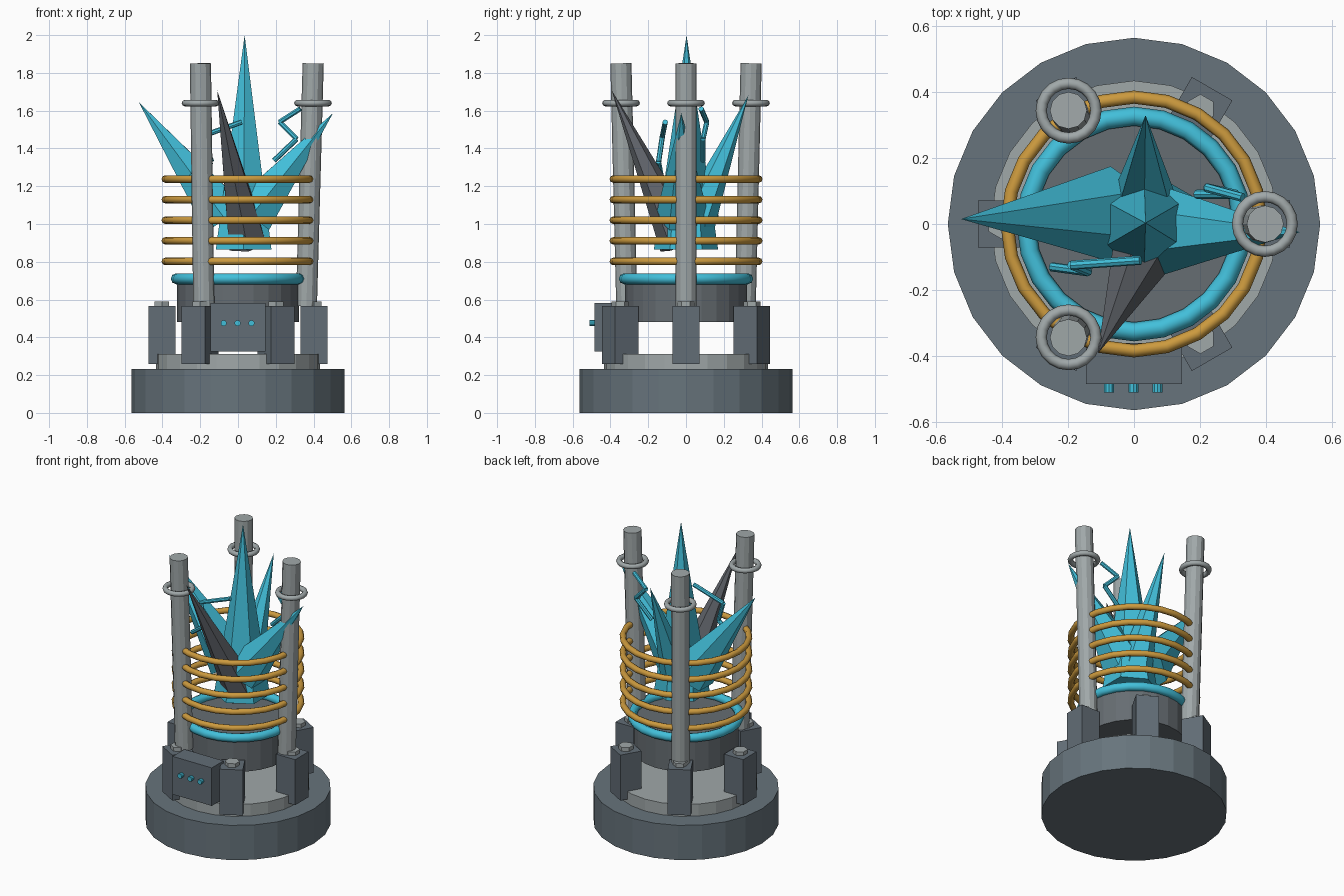
import bpy, bmesh, math
from mathutils import Vector, Matrix

if "Cube" in bpy.data.objects:
    bpy.data.objects.remove(bpy.data.objects["Cube"])


def srgb(h):
    c = [int(h[i:i + 2], 16) / 255 for i in (0, 2, 4)]
    return [v / 12.92 if v < 0.04045 else ((v + 0.055) / 1.055) ** 2.4 for v in c] + [1]


def material(name, h):
    m = bpy.data.materials.new(name)
    m.diffuse_color = srgb(h)
    m.use_nodes = True
    m.node_tree.nodes["Principled BSDF"].inputs["Base Color"].default_value = m.diffuse_color
    return m


SLATE = material("slate", "67747C")
BLOCK = material("block_slate", "626D76")
DRUM = material("drum_grey", "666D72")
STEEL = material("steel", "A0A8A9")
CYAN = material("cyan", "42BFDA")
COPPER = material("copper", "CC9A3E")
DULL = material("dull_crystal", "5E6268")


def finish(name, bm, mat):
    bmesh.ops.recalc_face_normals(bm, faces=bm.faces)
    me = bpy.data.meshes.new(name)
    bm.to_mesh(me)
    bm.free()
    me.materials.append(mat)
    ob = bpy.data.objects.new(name, me)
    bpy.context.collection.objects.link(ob)
    return ob


def add_cone(bm, a, b, r1, r2, sides):
    """Cone or cylinder from point a to point b."""
    a, b = Vector(a), Vector(b)
    d = b - a
    rot = Vector((0, 0, 1)).rotation_difference(d).to_matrix().to_4x4()
    bmesh.ops.create_cone(bm, cap_ends=True, segments=sides, radius1=r1, radius2=r2,
                          depth=d.length, matrix=Matrix.Translation((a + b) / 2) @ rot)


def cone(name, a, b, r1, r2, sides, mat):
    bm = bmesh.new()
    add_cone(bm, a, b, r1, r2, sides)
    return finish(name, bm, mat)


def box(name, centre, size, mat, turn=0):
    bm = bmesh.new()
    bmesh.ops.create_cube(bm, size=1, matrix=Matrix.Translation(centre)
                          @ Matrix.Rotation(turn, 4, 'Z') @ Matrix.Diagonal((*size, 1)))
    return finish(name, bm, mat)


def ring(name, centre, major, minor, mat, seg=24, sides=8):
    bm = bmesh.new()
    loops = []
    for i in range(seg):
        t = 2 * math.pi * i / seg
        loop = []
        for j in range(sides):
            p = 2 * math.pi * j / sides
            r = major + minor * math.cos(p)
            loop.append(bm.verts.new((centre[0] + r * math.cos(t), centre[1] + r * math.sin(t),
                                      centre[2] + minor * math.sin(p))))
        loops.append(loop)
    for i in range(seg):
        a, b = loops[i], loops[(i + 1) % seg]
        for j in range(sides):
            k = (j + 1) % sides
            bm.faces.new((a[j], b[j], b[k], a[k]))
    ob = finish(name, bm, mat)
    for f in ob.data.polygons:
        f.use_smooth = True
    return ob


def polar(r, a, z):
    return (r * math.cos(a), r * math.sin(a), z)


# Base, plinth disc and floating drum
cone("base", (0, 0, 0), (0, 0, 0.233), 0.565, 0.565, 24, SLATE)
cone("plinth_disc", (0, 0, 0.233), (0, 0, 0.313), 0.435, 0.435, 24, STEEL)
cone("drum", (0, 0, 0.48), (0, 0, 0.695), 0.322, 0.322, 24, DRUM)
ring("glow_ring", (0, 0, 0.71), 0.327, 0.029, CYAN)

# Six clamp blocks with hex bolts
for i in range(6):
    a = i * math.pi / 3
    box("clamp_block", polar(0.403, a, 0.4125), (0.142, 0.142, 0.305), BLOCK, a)
    cone("hex_bolt", polar(0.403, a, 0.565), polar(0.403, a, 0.59), 0.045, 0.045, 6, STEEL)

# Control box with three indicator lights
box("control_box", (0, -0.423, 0.453), (0.29, 0.125, 0.255), BLOCK)
for x in (-0.076, -0.002, 0.071):
    cone("indicator_light", (x, -0.48, 0.475), (x, -0.511, 0.475), 0.016, 0.016, 10, CYAN)

# Three slightly splayed rods with collars
for i in range(3):
    a = i * 2 * math.pi / 3
    cone("rod", polar(0.362, a, 0.565), polar(0.398, a, 1.85), 0.056, 0.056, 12, STEEL)
    ring("rod_collar", polar(0.397, a, 1.64), 0.083, 0.017, STEEL, 20, 8)

# Copper coils
for i in range(5):
    ring("coil", (0, 0, 0.802 + 0.109 * i), 0.385, 0.02, COPPER)

# Crystal cluster: base point, tip, base radius
cone("main_crystal", (0.03, 0, 0.865), (0.035, 0.003, 2.0), 0.17, 0, 6, CYAN)
for foot, tip, r in (((-0.07, 0.03, 1.03), (-0.525, 0.015, 1.645), 0.145),
                     ((0.07, -0.02, 1.045), (0.503, -0.025, 1.587), 0.14),
                     ((0.03, 0.04, 0.98), (0.035, 0.33, 1.68), 0.11)):
    cone("side_crystal", foot, tip, r, 0, 6, CYAN)
cone("dull_crystal", (0.05, -0.03, 0.9), (-0.11, -0.393, 1.707), 0.115, 0, 6, DULL)

# Zigzag sparks
for pts in (((0.02, -0.11, 1.54), (-0.19, -0.125, 1.465), (-0.14, -0.145, 1.33), (-0.25, -0.13, 1.25)),
            ((0.33, 0.08, 1.61), (0.22, 0.11, 1.54), (0.31, 0.09, 1.45), (0.19, 0.09, 1.335))):
    bm = bmesh.new()
    for p, q in zip(pts, pts[1:]):
        add_cone(bm, p, q, 0.014, 0.014, 8)
    finish("spark", bm, CYAN)
